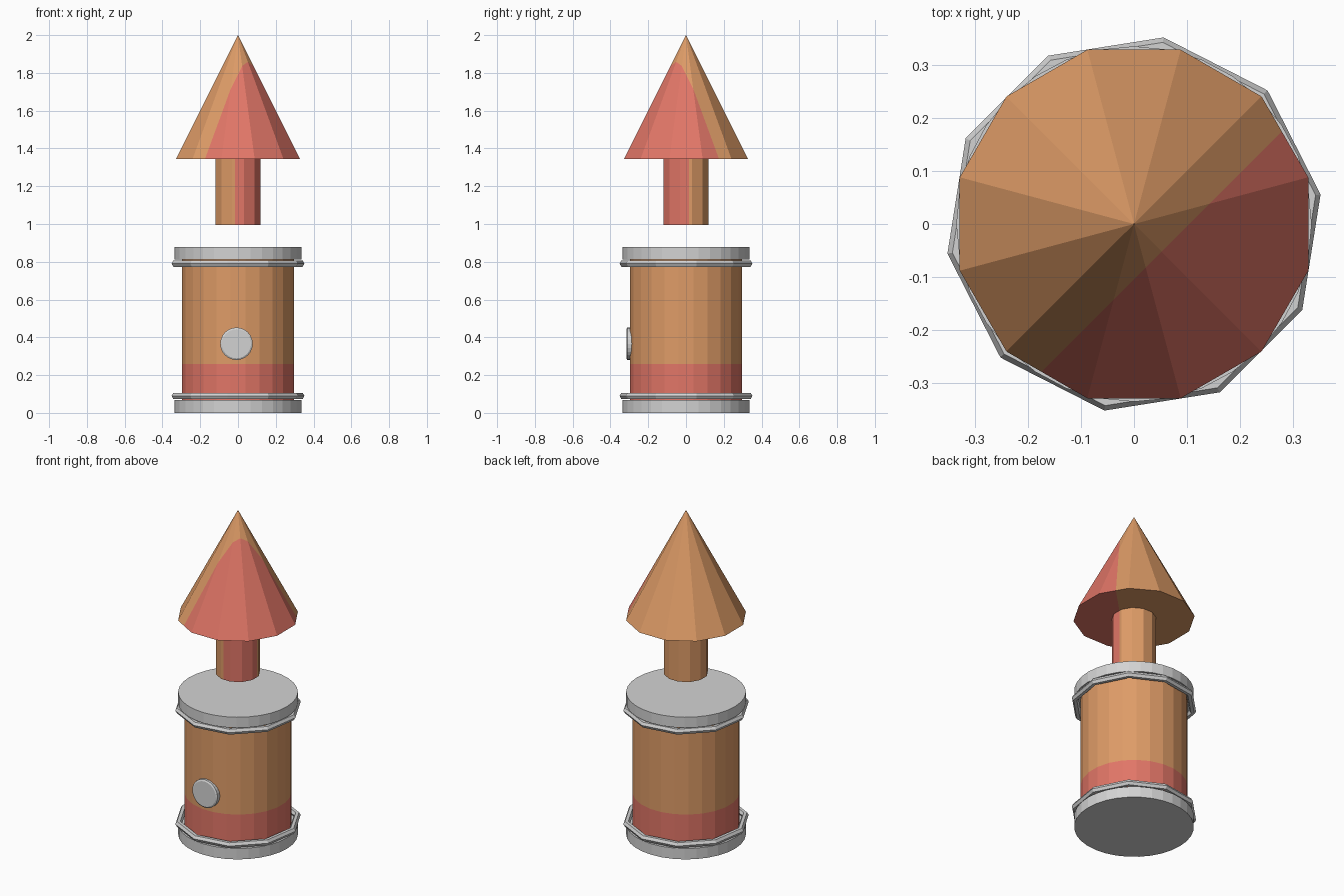
import bpy, bmesh, math
from mathutils import Vector, Matrix

if "Cube" in bpy.data.objects:
    bpy.data.objects.remove(bpy.data.objects["Cube"])


def material(name, rgb):
    m = bpy.data.materials.new(name)
    m.diffuse_color = (*rgb, 1)
    m.use_nodes = True
    m.node_tree.nodes["Principled BSDF"].inputs["Base Color"].default_value = m.diffuse_color
    return m


ORANGE = material("tan_orange", (0.73, 0.33, 0.135))
RED = material("coral_red", (0.75, 0.18, 0.135))
GREY = material("light_grey", (0.65, 0.65, 0.65))


def finish(name, bm, mats):
    bmesh.ops.recalc_face_normals(bm, faces=bm.faces)
    me = bpy.data.meshes.new(name)
    bm.to_mesh(me)
    bm.free()
    for m in mats:
        me.materials.append(m)
    ob = bpy.data.objects.new(name, me)
    bpy.context.collection.objects.link(ob)
    return ob


def lathe(profile, sides, offset=0.0, closed=False):
    """Spin (radius, z) points round z; open profiles get end caps."""
    bm = bmesh.new()
    rows = []
    for r, z in profile:
        if r == 0:
            rows.append([bm.verts.new((0, 0, z))] * sides)
            continue
        angles = [math.radians(offset) + 2 * math.pi * i / sides for i in range(sides)]
        rows.append([bm.verts.new((r * math.cos(a), r * math.sin(a), z)) for a in angles])
    pairs = list(zip(rows, rows[1:])) + ([(rows[-1], rows[0])] if closed else [])
    for a, b in pairs:
        for i in range(sides):
            j = (i + 1) % sides
            bm.faces.new(list(dict.fromkeys((a[i], a[j], b[j], b[i]))))
    if not closed:
        for row in (rows[0], rows[-1]):
            if len(set(row)) > 2:
                bm.faces.new(row)
    return bm


def two_tone(bm, point, normal):
    """Cut along a plane and give the normal side the second colour."""
    p, n = Vector(point), Vector(normal)
    bmesh.ops.bisect_plane(bm, geom=bm.verts[:] + bm.edges[:] + bm.faces[:],
                           plane_co=p, plane_no=n)
    for f in bm.faces:
        f.material_index = int((f.calc_center_median() - p).dot(n) > 0)


# Floating arrow: cone head and stem, split by a vertical diagonal plane
for name, profile in (("arrow_head", [(0.34, 1.345), (0, 2.0)]),
                      ("arrow_stem", [(0.124, 0.995), (0.124, 1.35)])):
    bm = lathe(profile, 12, 15)
    two_tone(bm, (0.052, -0.052, 0), (1, -1, 0))
    finish(name, bm, [ORANGE, RED])

# Barrel body with red band at the bottom
bm = lathe([(0.3, 0.03), (0.3, 0.85)], 24, 7.5)
two_tone(bm, (0, 0, 0.26), (0, 0, -1))
finish("barrel_body", bm, [ORANGE, RED])

# End caps
for name, z0, z1 in (("bottom_cap", 0, 0.067), ("top_cap", 0.812, 0.877)):
    finish(name, lathe([(0.335, z0), (0.335, z1)], 32), [GREY])

# Ten-sided hoops
for name, z in (("bottom_hoop", 0.09), ("top_hoop", 0.79)):
    section = [(0.337 + 0.019 * math.cos(k * math.pi / 3),
                z + 0.019 * math.sin(k * math.pi / 3)) for k in range(6)]
    finish(name, lathe(section, 10, 9, closed=True), [GREY])

# Round button on the front
bm = lathe([(0.086, 0.27), (0.086, 0.311), (0.077, 0.316)], 24)
bm.transform(Matrix.Translation((-0.008, 0, 0.366)) @ Matrix.Rotation(math.pi / 2, 4, 'X'))
finish("front_button", bm, [GREY])
